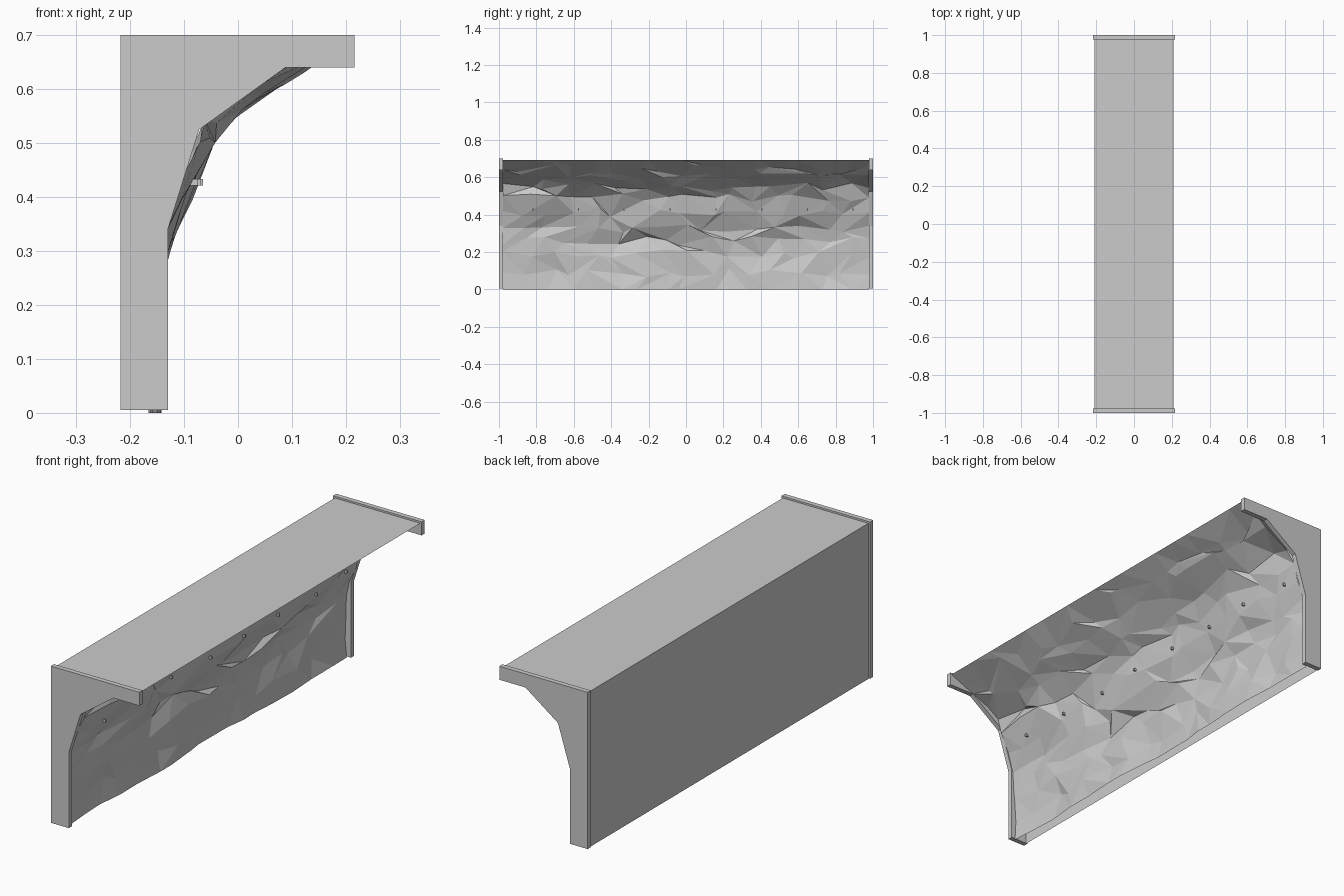
import bpy, bmesh, math, random
from mathutils import Vector
from mathutils.bvhtree import BVHTree

cube = bpy.data.objects.get("Cube")
if cube:
    bpy.data.objects.remove(cube)
random.seed(11)

grey = bpy.data.materials.new("plain grey")
grey.use_nodes = True
grey.diffuse_color = (0.6, 0.6, 0.6, 1)
grey.node_tree.nodes["Principled BSDF"].inputs["Base Color"].default_value = (0.6, 0.6, 0.6, 1)


def finish(bm, name):
    mesh = bpy.data.meshes.new(name)
    bm.to_mesh(mesh)
    bm.free()
    mesh.materials.append(grey)
    obj = bpy.data.objects.new(name, mesh)
    bpy.context.collection.objects.link(obj)
    return obj


def panel(name, corners):
    bm = bmesh.new()
    bm.faces.new([bm.verts.new(c) for c in corners])
    return finish(bm, name)


# End plates: bracket-shaped profile given a thickness
PLATE = [(-0.218, 0.005), (-0.13, 0.005), (-0.13, 0.34), (-0.072, 0.525),
         (0.088, 0.64), (0.216, 0.64), (0.216, 0.7), (-0.218, 0.7)]


def end_plate(name, y):
    bm = bmesh.new()
    face = bm.faces.new([bm.verts.new((x, y, z)) for x, z in PLATE])
    ext = bmesh.ops.extrude_face_region(bm, geom=[face])
    moved = [v for v in ext["geom"] if isinstance(v, bmesh.types.BMVert)]
    bmesh.ops.translate(bm, verts=moved, vec=(0, 0.022, 0))
    bmesh.ops.recalc_face_normals(bm, faces=bm.faces)
    return finish(bm, name)


end_plate("front_end_plate", -1.0)
end_plate("back_end_plate", 0.978)

# Flat top and back panels, slightly recessed between the plates
E, B, F, T = 0.978, -0.21, 0.21, 0.692
panel("top_panel", [(B, -E, T), (F, -E, T), (F, E, T), (B, E, T)])
panel("back_panel", [(B, E, 0.002), (B, -E, 0.002), (B, -E, T), (B, E, T)])

# Rock face: outermost profile as (height, x), then hollows and ledges
PROFILE = [(0, -0.13), (0.22, -0.13), (0.32, -0.115), (0.49, -0.045),
           (0.55, 0.0), (0.64, 0.145), (T, F)]
# (y, z, depth, y radius, z radius)
FEATURES = [(-0.25, 0.26, -0.045, 0.2, 0.035), (-0.3, 0.34, 0.02, 0.3, 0.03),
            (0.9, 0.56, -0.06, 0.09, 0.07), (-0.92, 0.58, -0.06, 0.15, 0.07),
            (0.78, 0.14, -0.03, 0.07, 0.09), (-0.65, 0.55, 0.02, 0.15, 0.05),
            (0.0, 0.55, 0.03, 0.25, 0.03), (0.45, 0.38, 0.02, 0.2, 0.05),
            (-0.7, 0.05, -0.02, 0.1, 0.1), (0.1, 0.05, -0.02, 0.2, 0.08)]


def outer_x(z):
    for (z0, x0), (z1, x1) in zip(PROFILE, PROFILE[1:]):
        if z <= z1:
            return x0 + (x1 - x0) * (z - z0) / (z1 - z0)
    return F


def rock_x(y, z):
    limit = outer_x(z)
    if z >= T:
        return limit
    x = limit - 0.016 - random.uniform(-0.01, 0.024) * (0.5 + z)
    for fy, fz, depth, ry, rz in FEATURES:
        x += depth * math.exp(-((y - fy) / ry) ** 2 - ((z - fz) / rz) ** 2)
    return max(-0.2, min(limit, x))


ROWS = [0, 0.09, 0.19, 0.26, 0.325, 0.41, 0.49, 0.55, 0.6, 0.645, T]
COLS = 17
bm = bmesh.new()
grid = []
for r, height in enumerate(ROWS):
    line = []
    for c in range(COLS):
        y, z = E * (2 * c / (COLS - 1) - 1), height
        if 0 < c < COLS - 1:
            y += random.uniform(-0.045, 0.045)
        if 0 < r < len(ROWS) - 1:
            z += random.uniform(-0.024, 0.024)
        line.append(bm.verts.new((rock_x(y, z), y, z)))
    grid.append(line)
for low, high in zip(grid, grid[1:]):
    for c in range(COLS - 1):
        a, b, d, e = low[c], low[c + 1], high[c + 1], high[c]
        if random.random() < 0.5:
            bm.faces.new((a, b, d)), bm.faces.new((a, d, e))
        else:
            bm.faces.new((a, b, e)), bm.faces.new((b, d, e))
bm.normal_update()
surface = BVHTree.FromBMesh(bm)
finish(bm, "rock_face")

# Small pegs in a row along the rock
for i in range(8):
    y, z = -0.82 + i * 0.245, 0.427
    hit = surface.ray_cast(Vector((1, y, z)), Vector((-1, 0, 0)))[0]
    bm = bmesh.new()
    bmesh.ops.create_cube(bm, size=1)
    bmesh.ops.scale(bm, vec=(0.024, 0.007, 0.012), verts=bm.verts)
    bmesh.ops.translate(bm, vec=hit, verts=bm.verts)
    finish(bm, f"peg_{i + 1}")
